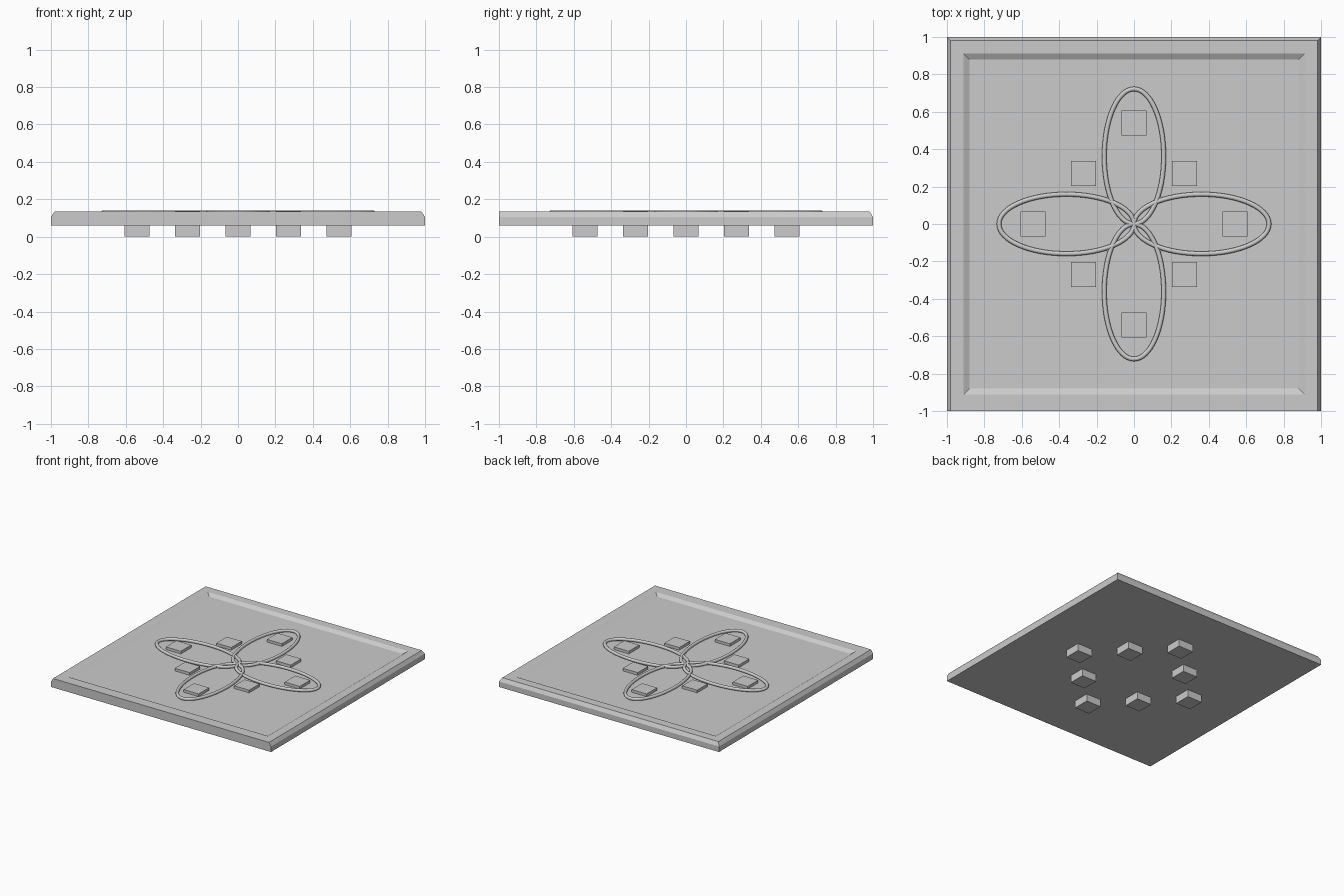
import bpy, bmesh, math

if "Cube" in bpy.data.objects:
    bpy.data.objects.remove(bpy.data.objects["Cube"])

Z_BASE, Z_CHAMFER, Z_RIM, Z_FLOOR, Z_TOP = 0.06, 0.105, 0.134, 0.116, 0.14


def finish(name, bm):
    bmesh.ops.recalc_face_normals(bm, faces=bm.faces)
    mesh = bpy.data.meshes.new(name)
    bm.to_mesh(mesh)
    bm.free()
    ob = bpy.data.objects.new(name, mesh)
    bpy.context.collection.objects.link(ob)
    return ob


# square tray: chamfered on three top edges, shallow sloped recess on top
bm = bmesh.new()
# each loop: half width, front y, back y, z
loops = [(1, -1, 1, Z_BASE), (1, -1, 1, Z_CHAMFER), (0.982, -1, 0.982, Z_RIM),
         (0.912, -0.912, 0.912, Z_RIM), (0.88, -0.88, 0.88, Z_FLOOR)]
rings = [[bm.verts.new(c) for c in ((-x, f, z), (x, f, z), (x, b, z), (-x, b, z))]
         for x, f, b, z in loops]
for lo, hi in zip(rings, rings[1:]):
    for i in range(4):
        j = (i + 1) % 4
        bm.faces.new((lo[i], lo[j], hi[j], hi[i]))
bm.faces.new(rings[0])
bm.faces.new(rings[-1])
finish("tray", bm)

# eight square pegs passing through the tray, placed on a diamond
D = 0.27
for n, (i, j) in enumerate([(2, 0), (1, 1), (0, 2), (-1, 1),
                            (-2, 0), (-1, -1), (0, -2), (1, -1)]):
    bpy.ops.mesh.primitive_cube_add(size=1, location=(i * D, j * D, (Z_TOP - 0.002) / 2))
    peg = bpy.context.object
    peg.name = f"peg_{n + 1}"
    peg.scale = (0.136, 0.136, Z_TOP - 0.002)


# four petal outlines: thin tubes swept around an ellipse that touches the centre
def petal(name, turn, a=0.361, b=0.159, r=0.0125, segs=64, sides=10):
    bm = bmesh.new()
    ring = []
    for s in range(segs):
        t = 2 * math.pi * s / segs
        nx, ny = b * math.cos(t), a * math.sin(t)
        ln = math.hypot(nx, ny)
        row = []
        for k in range(sides):
            p = 2 * math.pi * k / sides
            off = r * math.cos(p) / ln
            row.append(bm.verts.new((a + a * math.cos(t) + nx * off,
                                     b * math.sin(t) + ny * off,
                                     Z_TOP - r + r * math.sin(p))))
        ring.append(row)
    for s in range(segs):
        p, q = ring[s], ring[(s + 1) % segs]
        for k in range(sides):
            m = (k + 1) % sides
            bm.faces.new((p[k], q[k], q[m], p[m]))
    ob = finish(name, bm)
    ob.rotation_euler.z = turn
    for f in ob.data.polygons:
        f.use_smooth = True


for n, side in enumerate(("right", "back", "left", "front")):
    petal(f"petal_{side}", n * math.pi / 2)
